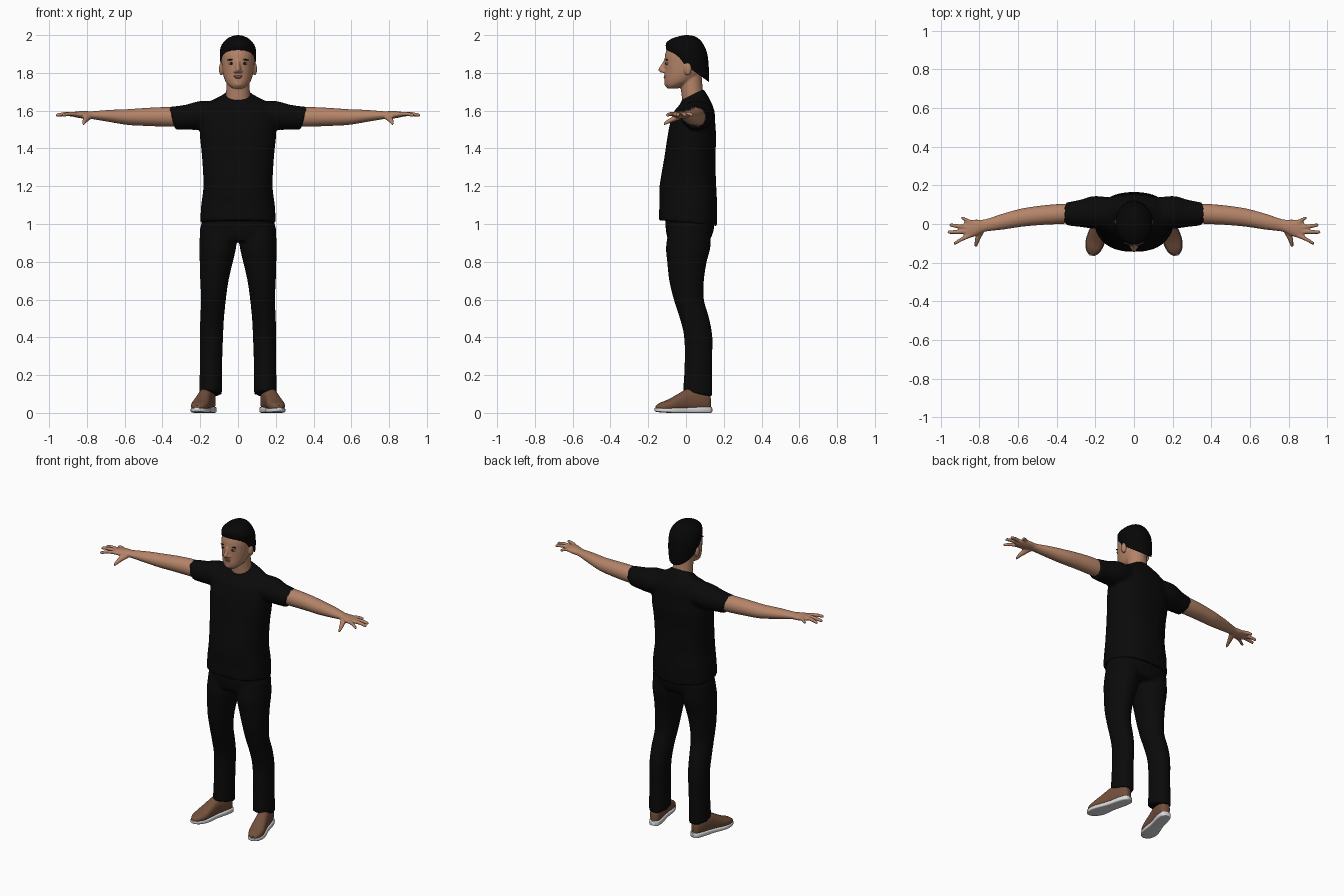
import bpy
import bmesh
import math
from mathutils import Vector, Matrix

default_cube = bpy.data.objects.get("Cube")
if default_cube:
    bpy.data.objects.remove(default_cube, do_unlink=True)

X, Y, Z = Vector((1, 0, 0)), Vector((0, 1, 0)), Vector((0, 0, 1))


def material(name, red, green, blue):
    mat = bpy.data.materials.new(name)
    mat.use_nodes = True
    mat.diffuse_color = (red, green, blue, 1)
    shader = mat.node_tree.nodes["Principled BSDF"]
    shader.inputs["Base Color"].default_value = (red, green, blue, 1)
    shader.inputs["Roughness"].default_value = 0.8
    return mat


skin = material("skin", .46, .23, .14)
lip = material("lip", .32, .13, .09)
cloth = material("black cloth", .003, .003, .003)
hair_black = material("hair black", .002, .002, .002)
leather = material("brown leather", .17, .08, .045)
rubber = material("white rubber", .7, .7, .7)
eye_white = material("eye white", .4, .33, .28)
iris_dark = material("dark iris", .012, .008, .006)


def smooth_rings(rings, steps):
    """Catmull-Rom interpolation between the given cross-sections."""
    rows = [tuple(r) + (0,) * (6 - len(r)) for r in rings]
    padded = [rows[0]] + rows + [rows[-1]]
    result = []
    for i in range(1, len(padded) - 2):
        for k in range(steps):
            t = k / steps
            result.append([
                b + t * (c - a) / 2
                + t * t * (a - 2.5 * b + 2 * c - d / 2)
                + t ** 3 * (3 * (b - c) + d - a) / 2
                for a, b, c, d in zip(*padded[i - 1:i + 3])])
    result.append(rows[-1])
    return result


def loft(bm, rings, u, v, both=False, power=2, sides=28, steps=4):
    """Skin a tube over rings of x, y, z, radius along u, radius along v, tilt."""
    axis = u.cross(v)
    for side in ((1, -1) if both else (1,)):
        loops = []
        for x, y, z, ru, rv, tilt in smooth_rings(rings, steps):
            loop = []
            for k in range(sides):
                angle = math.tau * k / sides
                c, s = math.cos(angle), math.sin(angle)
                pu = math.copysign(abs(c) ** (2 / power), c) * ru
                pv = math.copysign(abs(s) ** (2 / power), s) * rv
                p = Vector((x, y, z)) + u * pu + v * pv + axis * (tilt * pv)
                p.x *= side
                loop.append(bm.verts.new(p))
            loops.append(loop)
        for low, high in zip(loops, loops[1:]):
            for k in range(sides):
                n = (k + 1) % sides
                bm.faces.new((low[k], low[n], high[n], high[k]))
        bm.faces.new(loops[0])
        bm.faces.new(loops[-1])


def ellipsoid(bm, centre, radii, both=False, turn=0):
    """Add a scaled sphere, optionally mirrored and rolled in the face plane."""
    for side in ((1, -1) if both else (1,)):
        place = Vector((centre[0] * side, centre[1], centre[2]))
        matrix = (Matrix.Translation(place)
                  @ Matrix.Rotation(turn * side, 4, "Y")
                  @ Matrix.Diagonal(Vector(radii)).to_4x4())
        bmesh.ops.create_uvsphere(bm, u_segments=20, v_segments=12,
                                  radius=1, matrix=matrix)


def finish(bm, name, mat, voxel=None, passes=3):
    """Turn the bmesh into an object; a voxel size fuses its pieces."""
    bmesh.ops.recalc_face_normals(bm, faces=bm.faces)
    mesh = bpy.data.meshes.new(name)
    bm.to_mesh(mesh)
    bm.free()
    mesh.materials.append(mat)
    for polygon in mesh.polygons:
        polygon.use_smooth = True
    mesh.set_sharp_from_angle(angle=math.radians(50))
    obj = bpy.data.objects.new(name, mesh)
    bpy.context.collection.objects.link(obj)
    if voxel:
        fuse = obj.modifiers.new("fuse", "REMESH")
        fuse.mode = "VOXEL"
        fuse.voxel_size = voxel
        fuse.use_smooth_shade = True
        relax = obj.modifiers.new("relax", "SMOOTH")
        relax.factor = 0.5
        relax.iterations = passes


# Shirt: torso, collar rib and short sleeves
bm = bmesh.new()
loft(bm, [(0, .01, 1.005, .2, .155, -.1), (0, .012, 1.1, .195, .153),
          (0, .01, 1.2, .183, .15), (0, .02, 1.35, .19, .135),
          (0, .03, 1.45, .2, .13), (0, .035, 1.53, .2, .12),
          (0, .045, 1.6, .19, .105), (0, .045, 1.645, .15, .08, .2),
          (0, .035, 1.67, .085, .065, .5)], X, Y, power=2.3, sides=40)
loft(bm, [(0, .035, 1.65, .09, .07, .5), (0, .035, 1.685, .076, .06, .5)], X, Y)
loft(bm, [(.08, .05, 1.58, .08, .07), (.2, .06, 1.575, .085, .076),
          (.28, .055, 1.565, .07, .066), (.35, .052, 1.56, .059, .06, .27)],
     Y, Z, both=True)
finish(bm, "shirt", cloth, voxel=.01)

# Trousers: hips and two legs
bm = bmesh.new()
loft(bm, [(0, .02, 1.06, .18, .13), (0, .02, .97, .2, .127),
          (0, .015, .91, .19, .11)], X, Y, power=2.3)
loft(bm, [(.1, .02, .98, .1, .11), (.107, .012, .88, .098, .118),
          (.115, .005, .8, .088, .105), (.125, .003, .7, .075, .092),
          (.13, .015, .6, .066, .08), (.137, .045, .5, .063, .078),
          (.14, .065, .4, .061, .075), (.143, .065, .25, .059, .073),
          (.145, .062, .1, .061, .078, -.2)], X, Y, both=True)
finish(bm, "trousers", cloth, voxel=.01)

# Head with neck, nose and ears
bm = bmesh.new()
loft(bm, [(0, -.07, 1.718, .03, .03), (0, -.055, 1.735, .052, .055),
          (0, -.032, 1.76, .069, .083), (0, -.014, 1.8, .081, .1),
          (0, -.007, 1.85, .087, .107), (0, -.005, 1.9, .088, .105),
          (0, 0, 1.95, .078, .09), (0, 0, 1.985, .04, .05)], X, Y)
loft(bm, [(0, .05, 1.6, .075, .065), (0, .035, 1.68, .064, .058),
          (0, .022, 1.8, .06, .06)], X, Y)
loft(bm, [(0, -.105, 1.868, .01, .012), (0, -.115, 1.845, .01, .015),
          (0, -.122, 1.818, .014, .025), (0, -.117, 1.802, .013, .018)], X, Y)
ellipsoid(bm, (.014, -.116, 1.808), (.009, .012, .009), both=True)
ellipsoid(bm, (.089, .01, 1.82), (.012, .02, .034), both=True)
ellipsoid(bm, (0, -.098, 1.742), (.026, .017, .018))
finish(bm, "head", skin, voxel=.005)

# Arms: forearm, palm, four fingers and thumb on each side
bm = bmesh.new()
loft(bm, [(.28, .055, 1.565, .05, .05), (.38, .052, 1.567, .052, .052),
          (.48, .045, 1.567, .05, .048), (.58, .033, 1.566, .047, .042),
          (.68, .012, 1.572, .041, .032), (.77, -.008, 1.576, .032, .021),
          (.82, -.02, 1.578, .043, .02), (.86, -.028, 1.58, .046, .015),
          (.88, -.03, 1.58, .036, .009)], Y, Z, both=True)
fingers = [((.85, -.06), (.932, -.098)), ((.86, -.039), (.964, -.042)),
           ((.86, -.018), (.954, -.006)), ((.83, .004), (.893, .03))]
for (x, y), (tip_x, tip_y) in fingers:
    loft(bm, [(x, y, 1.582, .012, .012),
              ((x + tip_x) / 2, (y + tip_y) / 2, 1.583, .011, .011),
              (tip_x - .008, tip_y, 1.577, .009, .009),
              (tip_x, tip_y, 1.576, .005, .005)], Y, Z, both=True, sides=12)
loft(bm, [(.785, -.02, 1.572, .022, .015), (.80, -.055, 1.56, .018, .016),
          (.812, -.09, 1.545, .012, .013), (.818, -.118, 1.53, .007, .008)],
     X, Z, both=True, sides=14)
finish(bm, "arms", skin, voxel=.005, passes=2)

# Hair cap, low at the nape and high over the forehead
bm = bmesh.new()
loft(bm, [(0, .01, 1.832, .088, .112, -.72), (0, .007, 1.88, .096, .114, -.5),
          (0, .004, 1.935, .092, .107, -.25), (0, .004, 1.975, .064, .077, -.1),
          (0, .004, 1.994, .032, .04), (0, .004, 2, .004, .005)], X, Y, sides=36)
finish(bm, "hair", hair_black)

# Eyes, brows and lips
bm = bmesh.new()
ellipsoid(bm, (.035, -.098, 1.85), (.016, .01, .007), both=True)
finish(bm, "eyes", eye_white)
bm = bmesh.new()
ellipsoid(bm, (.035, -.104, 1.85), (.008, .006, .007), both=True)
finish(bm, "irises", iris_dark)
bm = bmesh.new()
ellipsoid(bm, (.036, -.1, 1.87), (.021, .008, .004), both=True, turn=.1)
finish(bm, "eyebrows", iris_dark)
bm = bmesh.new()
ellipsoid(bm, (0, -.11, 1.783), (.024, .008, .004))
ellipsoid(bm, (0, -.11, 1.775), (.02, .008, .005))
finish(bm, "lips", lip)

# Shoes, toes turned outwards
heel, toe = Vector((.142, .135, 0)), Vector((.22, -.165, 0))
forward = (toe - heel).normalized()
across = Z.cross(forward)


def foot_rings(sections):
    """Sections hold position from heel to toe, half width, bottom and top."""
    rings = []
    for t, width, bottom, top in sections:
        p = heel.lerp(toe, t)
        rings.append((p.x, p.y, (bottom + top) / 2, width, (top - bottom) / 2))
    return rings


bm = bmesh.new()
loft(bm, foot_rings([(0, .016, .002, .03), (.04, .032, 0, .032), (.2, .04, 0, .032),
                     (.45, .04, 0, .028), (.72, .05, 0, .026), (.9, .039, .003, .026),
                     (.98, .019, .007, .026), (1, .006, .01, .025)]),
     across, Z, both=True, power=5)
finish(bm, "shoe_soles", rubber)
bm = bmesh.new()
loft(bm, foot_rings([(.02, .014, .015, .08), (.06, .029, .01, .11), (.2, .037, .01, .13),
                     (.4, .038, .01, .13), (.56, .042, .01, .105), (.75, .047, .01, .072),
                     (.9, .036, .012, .054), (.98, .014, .015, .038)]),
     across, Z, both=True, power=2.4)
finish(bm, "shoe_uppers", leather)
